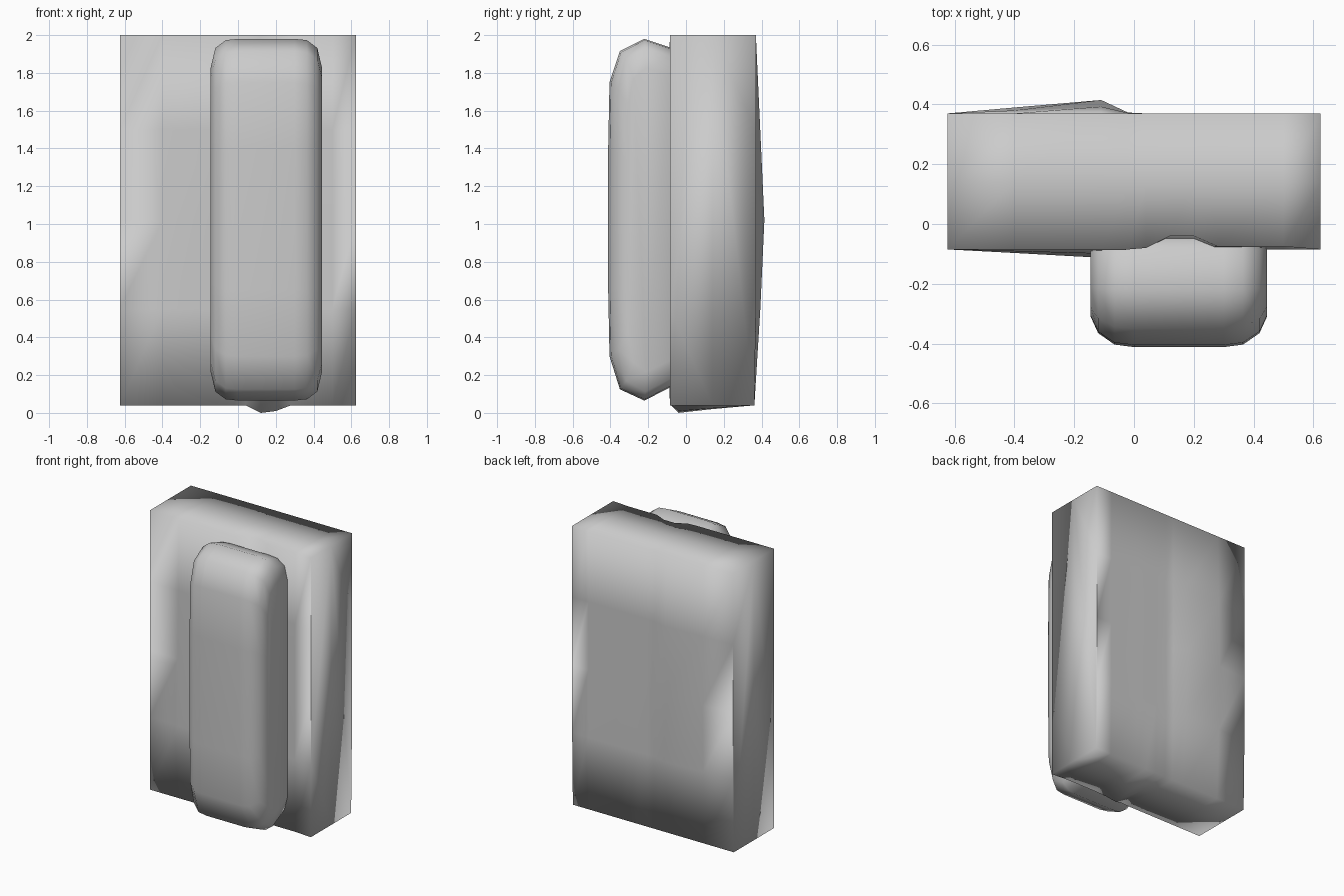
import bpy, bmesh

if "Cube" in bpy.data.objects:
    bpy.data.objects.remove(bpy.data.objects["Cube"])


def loft(name, rings):
    """Skin a list of closed rings, cap both ends and shade smooth."""
    bm = bmesh.new()
    loops = [[bm.verts.new(p) for p in ring] for ring in rings]
    n = len(loops[0])
    for a, b in zip(loops, loops[1:]):
        for i in range(n):
            j = (i + 1) % n
            bm.faces.new((a[i], a[j], b[j], b[i]))
    caps = [bm.faces.new(loops[0]), bm.faces.new(loops[-1])]
    bmesh.ops.triangulate(bm, faces=caps)
    bmesh.ops.recalc_face_normals(bm, faces=bm.faces)
    for f in bm.faces:
        f.smooth = True
    me = bpy.data.meshes.new(name)
    bm.to_mesh(me)
    bm.free()
    ob = bpy.data.objects.new(name, me)
    bpy.context.collection.objects.link(ob)
    return ob


# Main slab: columns of (x, front bulge, back bulge, top notch depth, bottom drop)
columns = [(-0.625, 0, 0, 0, 0), (-0.4, 0.012, 0.02, 0, 0), (-0.11, 0.028, 0.045, 0, 0),
           (-0.02, 0, 0.003, 0, 0), (0.04, 0, 0, 0.005, 0.0), (0.12, 0, 0, 0.045, 0.04),
           (0.2, 0, 0, 0.045, 0.03), (0.28, 0, 0, 0.01, 0), (0.5, 0, -0.003, 0.01, 0),
           (0.625, 0, 0, 0, 0)]
rows = [(0.55, 0.52), (1.02, 1.0), (1.5, 0.51)]
rings = []
for x, fb, bb, notch, drop in columns:
    ring = [(x, -0.085 + notch, 0.04 - drop)]
    ring += [(x, -0.085 - fb * k, z) for z, k in rows]
    ring += [(x, -0.085 + notch, 2.0), (x, 0.14, 2.0), (x, 0.37, 2.0)]
    ring += [(x, 0.37 + bb * k, z) for z, k in reversed(rows)]
    ring += [(x, 0.362, 0.04), (x, 0.14, 0.04 - drop * 0.5)]
    rings.append(ring)
loft("door_slab", rings)

# Arched grip: side profile with the outer curve first, then the recess behind it
outer = [(-0.085, 0.135), (-0.22, 0.065), (-0.35, 0.125), (-0.405, 0.3), (-0.412, 0.65),
         (-0.412, 1.4), (-0.405, 1.75), (-0.35, 1.915), (-0.22, 1.98), (-0.085, 1.935)]
inner = [(-0.04, 1.9), (-0.04, 1.55), (-0.085, 1.5), (-0.16, 1.18),
         (-0.16, 0.93), (-0.085, 0.66), (-0.04, 0.6), (-0.04, 0.17)]
# x position, height scale and depth scale of each cross-section
sections = [(0.295, 0.84, 0.52), (0.27, 0.95, 0.78), (0.215, 0.993, 0.96), (0.15, 1, 1)]
sections += [(-x, s, d) for x, s, d in reversed(sections)]
rings = []
for dx, s, d in sections:
    ring = []
    for y, z in outer:
        yy = -0.2 + (y + 0.2) * d if y < -0.2 else y
        ring.append((0.15 + dx, yy, 1.02 + (z - 1.02) * s))
    for y, z in inner:
        zz = 1.02 + (z - 1.02) * (s if z > 1.7 or z < 0.4 else 1)
        ring.append((0.15 + dx * (0.9 if y > -0.1 else 1), y, zz))
    rings.append(ring)
loft("pull_grip", rings)
